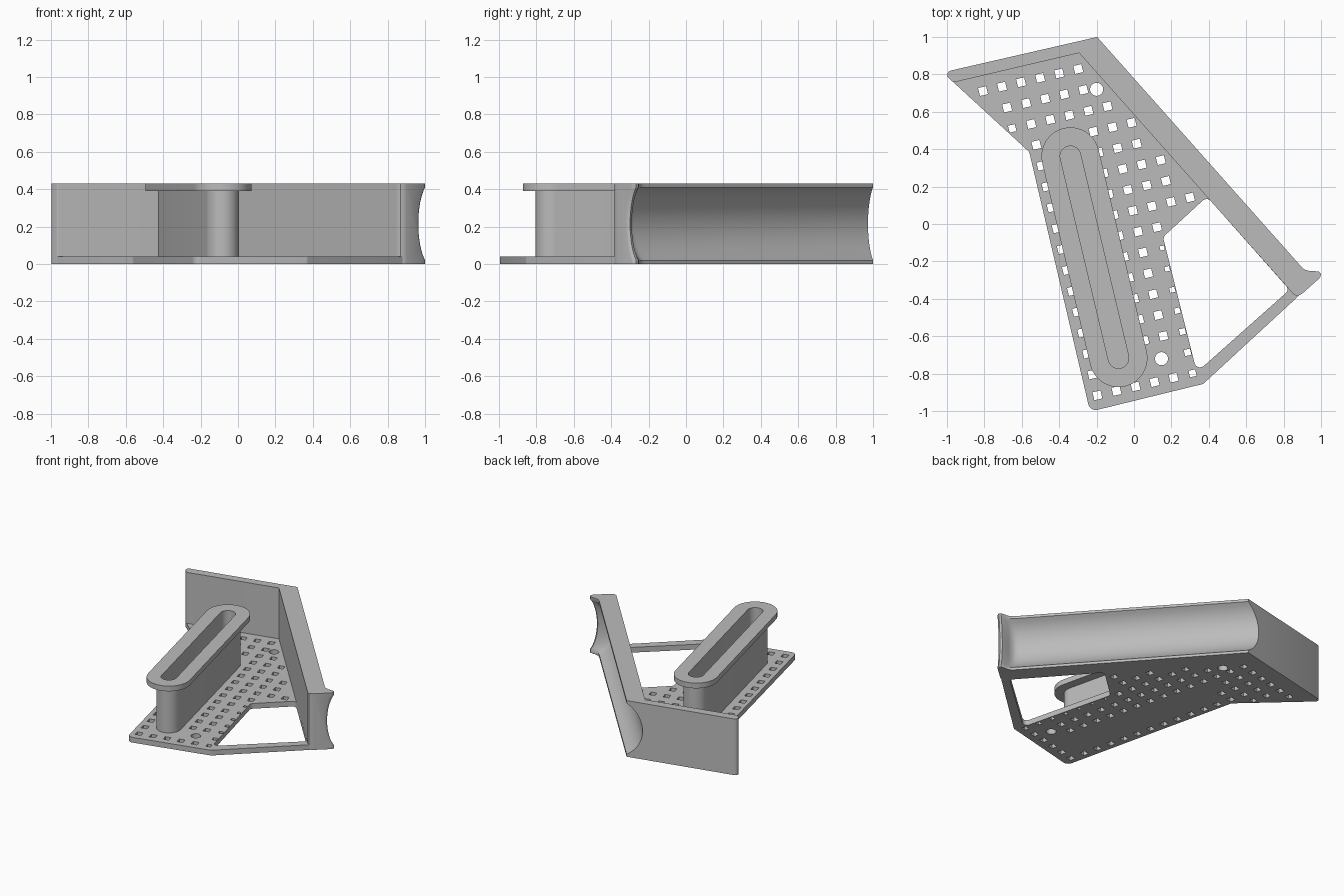
import bpy, bmesh, math
from mathutils import Vector
from mathutils.geometry import intersect_point_line

if "Cube" in bpy.data.objects:
    bpy.data.objects.remove(bpy.data.objects["Cube"])

grey = bpy.data.materials.new("light grey")
grey.diffuse_color = (0.5, 0.5, 0.5, 1)
grey.use_nodes = True
grey.node_tree.nodes["Principled BSDF"].inputs["Base Color"].default_value = grey.diffuse_color


def finish(bm, name):
    """Weld, orient and shade a part."""
    bmesh.ops.remove_doubles(bm, verts=bm.verts, dist=0.0002)
    bmesh.ops.recalc_face_normals(bm, faces=bm.faces)
    mesh = bpy.data.meshes.new(name)
    bm.to_mesh(mesh)
    bm.free()
    mesh.materials.append(grey)
    ob = bpy.data.objects.new(name, mesh)
    bpy.context.collection.objects.link(ob)
    bpy.ops.object.select_all(action='DESELECT')
    ob.select_set(True)
    bpy.context.view_layer.objects.active = ob
    bpy.ops.object.shade_smooth_by_angle(angle=math.radians(30))
    return ob


def plate(name, loops, z0, z1):
    """Extruded flat shape; the first loop is the outline, the rest are holes."""
    cu = bpy.data.curves.new(name + "_profile", 'CURVE')
    cu.dimensions, cu.fill_mode, cu.extrude = '2D', 'BOTH', (z1 - z0) / 2
    for loop in loops:
        sp = cu.splines.new('POLY')
        sp.points.add(len(loop) - 1)
        for p, co in zip(sp.points, loop):
            p.co = (co[0], co[1], 0, 1)
        sp.use_cyclic_u = True
    tmp = bpy.data.objects.new(name + "_profile", cu)
    bpy.context.collection.objects.link(tmp)
    deps = bpy.context.evaluated_depsgraph_get()
    mesh = bpy.data.meshes.new_from_object(tmp.evaluated_get(deps))
    bm = bmesh.new()
    bm.from_mesh(mesh)
    bpy.data.objects.remove(tmp)
    bpy.data.meshes.remove(mesh)
    bmesh.ops.translate(bm, verts=bm.verts, vec=(0, 0, (z0 + z1) / 2))
    return finish(bm, name)


def rounded(corners, n=5):
    """Polygon from (x, y, radius) corners with rounded points."""
    out = []
    for i, (x, y, r) in enumerate(corners):
        p = Vector((x, y))
        if r == 0:
            out.append(p)
            continue
        a = (Vector(corners[i - 1][:2]) - p).normalized()
        b = (Vector(corners[(i + 1) % len(corners)][:2]) - p).normalized()
        half = a.angle(b) / 2
        c = p + (a + b).normalized() * r / math.sin(half)
        t = r / math.tan(half)
        u, v = p + a * t - c, p + b * t - c
        for k in range(n + 1):
            w = u.slerp(v, k / n) if u.angle(v) > 1e-3 else u
            out.append(c + w.normalized() * r)
    return out


def circle(c, r, n=24):
    return [Vector(c) + r * Vector((math.cos(2 * math.pi * k / n), math.sin(2 * math.pi * k / n)))
            for k in range(n)]


A, B = Vector((-0.34, 0.362)), Vector((-0.083, -0.717))   # spool end centres


def obround(r, n=20):
    ang = math.atan2(*(A - B).yx)
    return [c + r * Vector((math.cos(t), math.sin(t)))
            for c, a0 in ((A, ang - math.pi / 2), (B, ang + math.pi / 2))
            for t in (a0 + math.pi * k / n for k in range(n + 1))]


# Long wall frame: s runs along the wall, o is the outward offset
C, D, N = Vector((-0.197, 1.0)), Vector((0.664, -0.747)), Vector((0.747, 0.664))
T, H, DEPTH, R = 0.129, 0.43, 0.105, 0.2335

# Base plate with its perforation grid
region = [Vector(p) for p in ((-0.965, 0.755), (-0.29, 0.915), (0.39, 0.146), (0.155, -0.07),
                              (0.345, -0.80), (0.37, -0.855), (-0.235, -1.0), (-0.56, 0.385))]
screw_holes = [Vector((-0.2, 0.72)), Vector((0.147, -0.72))]


def seg_dist(p, a, b):
    q, f = intersect_point_line(p, a, b)
    q = Vector(a).lerp(Vector(b), min(1, max(0, f)))
    return (Vector(p) - q).length


def inside(p):
    hit = False
    for a, b in zip(region, region[1:] + region[:1]):
        if (a.y > p.y) != (b.y > p.y) and p.x < a.x + (p.y - a.y) * (b.x - a.x) / (b.y - a.y):
            hit = not hit
    return hit


U, V = Vector((0.1018, 0.0236)), Vector((0.0272, -0.1116))
holes = [circle(c, 0.035) for c in screw_holes]
for i in range(-5, 12):
    for j in range(-5, 14):
        p = Vector((-0.522, 0.423)) + U * i + V * j
        if not inside(p):
            continue
        edge = min(seg_dist(p, a, b) for a, b in zip(region, region[1:] + region[:1]))
        clear = min((p - c).length for c in screw_holes)
        if edge < 0.018 or clear < 0.07 or seg_dist(p, A, B) < 0.115:
            continue
        h = min(0.022, edge * 0.6)
        u, v = U.normalized() * h, V.normalized() * h
        holes.append([p - u - v, p + u - v, p + u + v, p - u + v])

opening = rounded([(0.39, 0.146, 0.03), (0.155, -0.07, 0.03), (0.336, -0.792, 0.03),
                   (0.831, -0.352, 0.025)])
outline = rounded([(-1.02, 0.808, 0.022), (-0.285, 0.93, 0), (0.88, -0.383, 0), (0.868, -0.396, 0),
                   (0.37, -0.855, 0.03), (-0.235, -1.003, 0.04), (-0.56, 0.385, 0.03)])
plate("base_plate", [outline, opening] + holes, 0, 0.04)

# Short back wall
plate("back_wall", [rounded([(-1.025, 0.81, 0.024), (-0.34, 0.967, 0), (-0.291, 0.915, 0),
                             (-0.965, 0.757, 0.012)])], 0, H)

# Long wall with a hollow outer face, flaring to a lip at the far end
heights = [H] + [0.41 - 0.39 * k / 20 for k in range(21)] + [0]


def hollow(z):
    return max(0, math.sqrt(R * R - (z - 0.215) ** 2) - (R - DEPTH)) if 0.02 < z < 0.41 else 0


# s, outer offset, hollow factor, inner offset
stations = [(0, 0, 1, -T), (1.62, 0, 1, -T), (1.645, 0, 0.97, -T), (1.668, 0.003, 0.88, -T),
            (1.69, 0.017, 0.72, -T), (1.71, 0.038, 0.58, -T), (1.727, 0.053, 0.5, -T),
            (1.743, 0.053, 0.46, -0.122), (1.752, 0.04, 0.42, -0.108), (1.755, 0.03, 0.4, -0.09)]
bm = bmesh.new()
rings = []
for s, o, f, inner in stations:
    ring = []
    for off, z in [(inner, 0), (inner, H)] + [(o - f * hollow(z), z) for z in heights]:
        p = C + D * (s if s else 0.545 * off) + N * off   # first ring is mitred
        ring.append(bm.verts.new((p.x, p.y, z)))
    rings.append(ring)
for r0, r1 in zip(rings, rings[1:]):
    for k in range(len(r0)):
        m = (k + 1) % len(r0)
        bm.faces.new((r0[k], r0[m], r1[m], r1[k]))
bm.faces.new(rings[0])
bm.faces.new(rings[-1][::-1])
finish(bm, "long_wall")

# Spool: hollow post and wider flange
plate("spool_post", [obround(0.088), obround(0.055)], 0.04, 0.39)
plate("spool_flange", [obround(0.155), obround(0.055)], 0.39, H)
